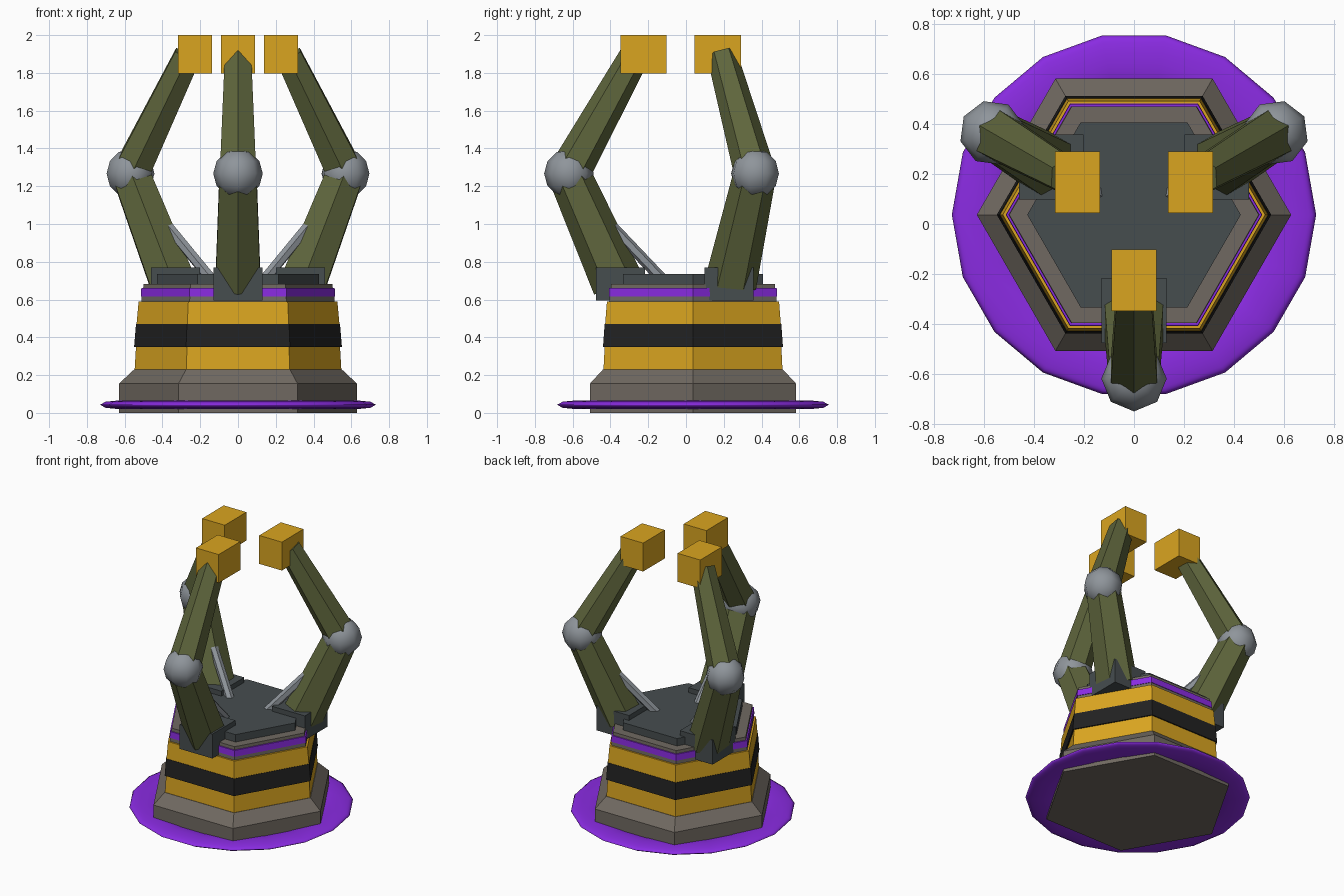
import bpy, math
from mathutils import Vector

if "Cube" in bpy.data.objects:
    bpy.data.objects.remove(bpy.data.objects["Cube"])

CY = 0.037  # y of the turning axis


def material(name, rgb):
    m = bpy.data.materials.new(name)
    lin = [(c / 255 / 12.92) if c < 11 else ((c / 255 + 0.055) / 1.055) ** 2.4 for c in rgb]
    m.diffuse_color = (*lin, 1)
    m.use_nodes = True
    m.node_tree.nodes["Principled BSDF"].inputs["Base Color"].default_value = m.diffuse_color
    return m


PURPLE = material("purple", (138, 43, 226))
YELLOW = material("golden_yellow", (218, 165, 32))
BLACK = material("black", (34, 34, 34))
STONE = material("warm_grey", (112, 105, 97))
SLATE = material("dark_slate", (70, 77, 79))
OLIVE = material("olive", (94, 101, 60))
STEEL = material("steel", (143, 149, 155))


def finish(name, mat, smooth=False):
    ob = bpy.context.object
    ob.name = name
    ob.data.materials.append(mat)
    if smooth:
        bpy.ops.object.shade_smooth()
    return ob


def hex_slab(name, mat, z0, z1, r0, r1):
    """Hexagonal frustum with corners on +x and -x."""
    bpy.ops.mesh.primitive_cone_add(vertices=6, radius1=r0, radius2=r1, depth=z1 - z0,
                                    location=(0, CY, (z0 + z1) / 2),
                                    rotation=(0, 0, math.radians(90)))
    return finish(name, mat)


def box(name, mat, centre, size):
    bpy.ops.mesh.primitive_cube_add(size=1, location=centre)
    ob = finish(name, mat)
    ob.scale = size
    return ob


def polar(angle, r, z):
    return Vector((r * math.cos(angle), CY + r * math.sin(angle), z))


def limb(name, mat, angle, start, end, r0, r1):
    """Six-sided tapered bar between two (radius, height) points, one edge facing outward."""
    a, b = polar(angle, *start), polar(angle, *end)
    axis = (b - a).normalized()
    side = Vector((-math.sin(angle), math.cos(angle), 0))
    out = side.cross(axis)
    verts = []
    for p, r in ((a, r0), (b, r1)):
        for i in range(6):
            t = i * math.pi / 3
            verts.append(p + r * (out * math.cos(t) + side * math.sin(t)))
    faces = [(i, (i + 1) % 6, 6 + (i + 1) % 6, 6 + i) for i in range(6)]
    faces += [tuple(range(5, -1, -1)), tuple(range(6, 12))]
    me = bpy.data.meshes.new(name)
    me.from_pydata(verts, [], faces)
    me.materials.append(mat)
    ob = bpy.data.objects.new(name, me)
    bpy.context.collection.objects.link(ob)
    return ob


# Flattened glowing ring around the foot
bpy.ops.mesh.primitive_torus_add(major_segments=18, minor_segments=8, major_radius=0.63,
                                 minor_radius=0.1, location=(0, CY, 0.043))
finish("ground_ring", PURPLE, True).scale = (1, 1, 0.23)

# Stacked hexagonal tower
hex_slab("foot", STONE, 0.0, 0.155, 0.63, 0.63)
hex_slab("foot_slope", STONE, 0.155, 0.23, 0.63, 0.55)
hex_slab("lower_yellow_band", YELLOW, 0.23, 0.35, 0.547, 0.54)
hex_slab("black_band", BLACK, 0.35, 0.47, 0.55, 0.54)
hex_slab("upper_yellow_band", YELLOW, 0.47, 0.59, 0.537, 0.526)
hex_slab("neck", STONE, 0.59, 0.615, 0.512, 0.51)
hex_slab("purple_band", PURPLE, 0.615, 0.66, 0.514, 0.512)
hex_slab("cap", STONE, 0.66, 0.682, 0.502, 0.5)
hex_slab("deck_plate", SLATE, 0.682, 0.735, 0.428, 0.428)

# Three arms: bracket, lower and upper bars, knee, piston and gripping block
for label, deg in (("front", -90), ("right", 30), ("left", 150)):
    a = math.radians(deg)
    box(label + "_bracket", SLATE, polar(a, 0.383, 0.683), (0.26, 0.26, 0.175))
    limb(label + "_lower_arm", OLIVE, a, (0.397, 0.682), (0.657, 1.267), 0.138, 0.113)
    limb(label + "_upper_arm", OLIVE, a, (0.657, 1.267), (0.308, 1.893), 0.11, 0.08)
    bpy.ops.mesh.primitive_uv_sphere_add(segments=8, ring_count=6, radius=0.131,
                                         location=polar(a, 0.657, 1.267), rotation=(0, 0, a))
    finish(label + "_knee", STEEL, True)
    limb(label + "_piston", STEEL, a, (0.17, 0.715), (0.46, 1.02), 0.03, 0.03)
    box(label + "_grip_block", YELLOW, polar(a, 0.262, 1.898), (0.18, 0.246, 0.204))
